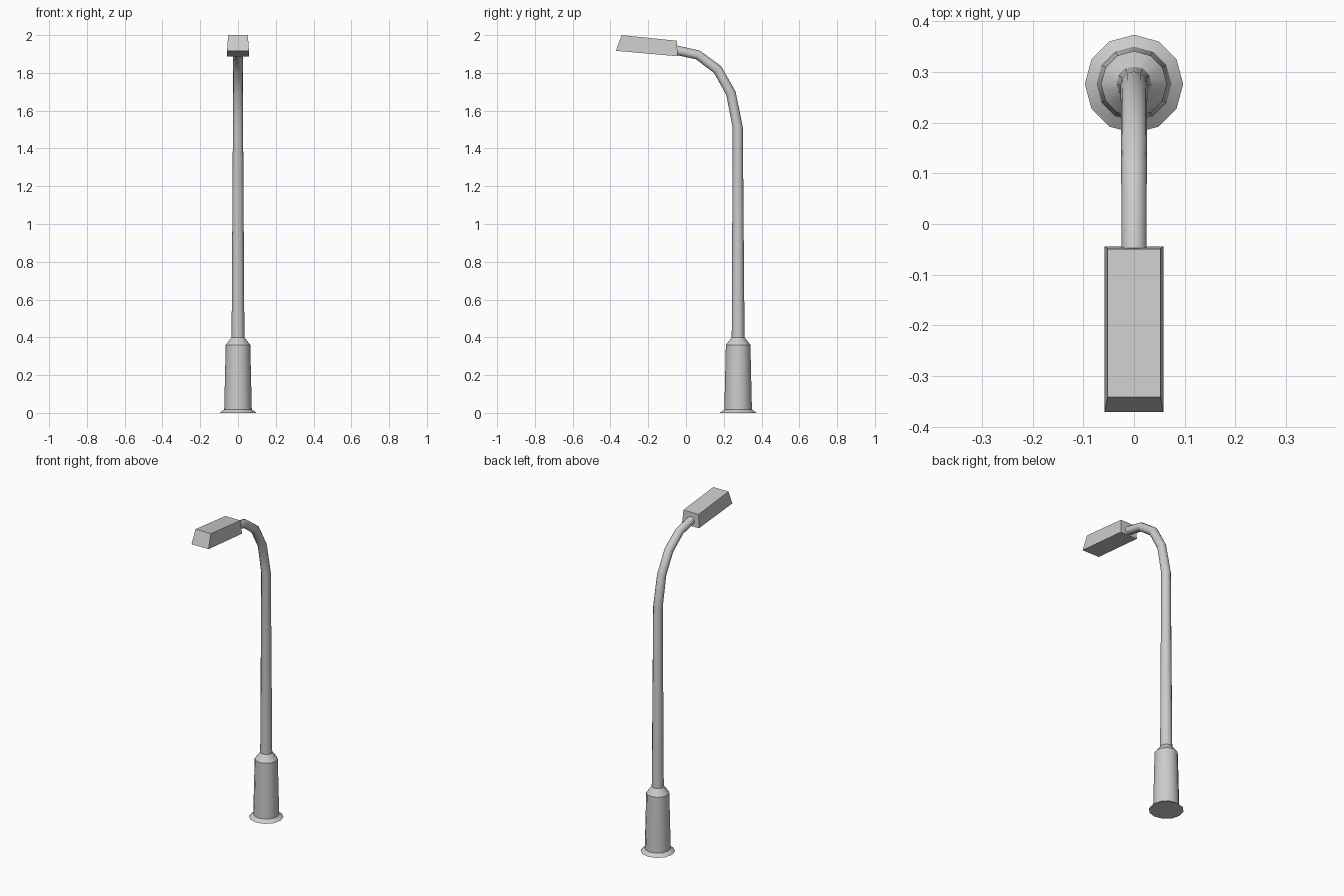
import bpy, bmesh, math
from mathutils import Vector

if "Cube" in bpy.data.objects:
    bpy.data.objects.remove(bpy.data.objects["Cube"])

POLE_Y = 0.276
SIDES = 12


def finish(name, bm, smooth=True):
    bmesh.ops.recalc_face_normals(bm, faces=bm.faces[:])
    mesh = bpy.data.meshes.new(name)
    bm.to_mesh(mesh)
    bm.free()
    obj = bpy.data.objects.new(name, mesh)
    bpy.context.collection.objects.link(obj)
    if smooth:
        bpy.ops.object.select_all(action='DESELECT')
        obj.select_set(True)
        bpy.context.view_layer.objects.active = obj
        bpy.ops.object.shade_smooth_by_angle(angle=math.radians(35))
    return obj


def tube(name, stations):
    """Skin rings given as (y, z, radius, tilt towards the front in degrees)."""
    bm = bmesh.new()
    rings = []
    for y, z, r, tilt in stations:
        t = math.radians(tilt)
        side = Vector((0, math.cos(t), math.sin(t)))
        ring = []
        for i in range(SIDES):
            a = math.tau * i / SIDES
            ring.append(bm.verts.new(Vector((r * math.cos(a), y, z)) + side * r * math.sin(a)))
        rings.append(ring)
    for lo, hi in zip(rings, rings[1:]):
        for i in range(SIDES):
            j = (i + 1) % SIDES
            bm.faces.new((lo[i], lo[j], hi[j], hi[i]))
    bm.faces.new(rings[0])
    bm.faces.new(rings[-1])
    return finish(name, bm)


# Flanged base sleeve with tapered shoulder
base_profile = [(0.0, 0.097), (0.018, 0.073), (0.36, 0.065), (0.40, 0.034)]
tube("base", [(POLE_Y, z, r, 0) for z, r in base_profile])

# Tapering pole bending forward into the arm
tube("pole_and_arm", [
    (POLE_Y, 0.39, 0.034, 0),
    (0.274, 1.51, 0.027, 6),
    (0.238, 1.692, 0.026, 21),
    (0.167, 1.818, 0.026, 43),
    (0.063, 1.895, 0.025, 66),
    (-0.055, 1.921, 0.025, 80),
])

# Lamp head: side outline lofted from the narrow top to the wider underside
bm = bmesh.new()
top, bottom = [
    [bm.verts.new((s * w, y, z)) for s, y, z in
     ((-1, yf, zf), (1, yf, zf), (1, yb, zb), (-1, yb, zb))]
    for w, yf, zf, yb, zb in ((0.052, -0.341, 2.0, -0.049, 1.970),
                              (0.058, -0.371, 1.917, -0.044, 1.888))
]
bm.faces.new(top)
bm.faces.new(bottom)
for i in range(4):
    j = (i + 1) % 4
    bm.faces.new((top[i], top[j], bottom[j], bottom[i]))
finish("lamp_head", bm, smooth=False)
